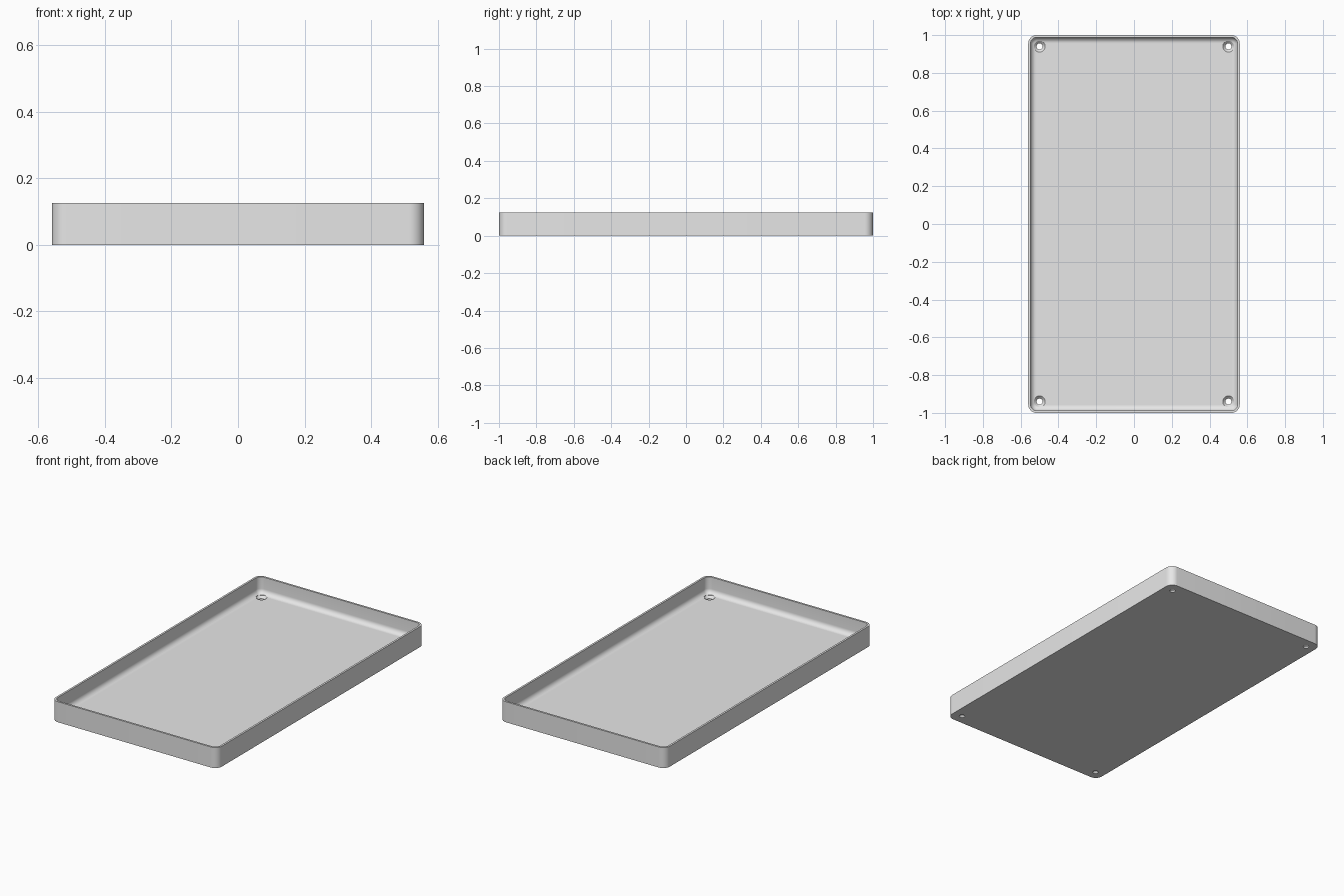
import bpy, bmesh
from math import cos, sin, pi, radians

cube = bpy.data.objects.get("Cube")
if cube:
    bpy.data.objects.remove(cube, do_unlink=True)

HALF_X, HALF_Y, HEIGHT = 0.56, 1.0, 0.125
CORNER, WALL, FLOOR, FILLET = 0.045, 0.012, 0.024, 0.03

grey = bpy.data.materials.new("light grey")
grey.use_nodes = True
colour = (0.8, 0.8, 0.8, 1)
grey.diffuse_color = colour
grey.node_tree.nodes["Principled BSDF"].inputs["Base Color"].default_value = colour


def make_object(name, bm):
    bmesh.ops.recalc_face_normals(bm, faces=bm.faces)
    mesh = bpy.data.meshes.new(name)
    bm.to_mesh(mesh)
    bm.free()
    mesh.materials.append(grey)
    obj = bpy.data.objects.new(name, mesh)
    bpy.context.collection.objects.link(obj)
    return obj


def loft(bm, loops):
    """Skin a stack of equal vertex loops and cap both ends."""
    rings = [[bm.verts.new(p) for p in loop] for loop in loops]
    n = len(rings[0])
    for a, b in zip(rings, rings[1:]):
        for i in range(n):
            j = (i + 1) % n
            bm.faces.new((a[i], a[j], b[j], b[i]))
    bm.faces.new(rings[0])
    bm.faces.new(rings[-1])


def rounded_rectangle(inset, z, steps=10):
    r = max(CORNER - inset, 0.003)
    cx, cy = HALF_X - inset - r, HALF_Y - inset - r
    points = []
    for k, (sx, sy) in enumerate([(1, 1), (-1, 1), (-1, -1), (1, -1)]):
        for i in range(steps + 1):
            a = (k + i / steps) * pi / 2
            points.append((sx * cx + r * cos(a), sy * cy + r * sin(a), z))
    return points


def circle(x, y, r, z, n=32):
    return [(x + r * cos(2 * pi * i / n), y + r * sin(2 * pi * i / n), z)
            for i in range(n)]


# Tray shell: outer wall, rim, inner wall, floor fillet
section = [(0, 0), (0, HEIGHT), (WALL, HEIGHT)]
for i in range(9):
    a = i / 8 * pi / 2
    section.append((WALL + FILLET * (1 - cos(a)), FLOOR + FILLET * (1 - sin(a))))
bm = bmesh.new()
loft(bm, [rounded_rectangle(d, z) for d, z in section])
tray = make_object("tray", bm)

# Countersunk screw holes in the four corners
bm = bmesh.new()
for sx in (-1, 1):
    for sy in (-1, 1):
        x, y = sx * 0.5, sy * 0.94
        loft(bm, [circle(x, y, r, z) for r, z in
                  [(0.016, -0.02), (0.016, 0.01), (0.03, FLOOR), (0.03, 0.08)]])
cutter = make_object("screw_hole_cutter", bm)
cutter.hide_render = True

cut = tray.modifiers.new("screw holes", "BOOLEAN")
cut.operation = "DIFFERENCE"
cut.solver = "EXACT"
cut.object = cutter

bpy.ops.object.select_all(action="DESELECT")
bpy.context.view_layer.objects.active = tray
tray.select_set(True)
bpy.ops.object.modifier_apply(modifier=cut.name)
bpy.data.objects.remove(cutter, do_unlink=True)
bpy.ops.object.shade_smooth_by_angle(angle=radians(30))
